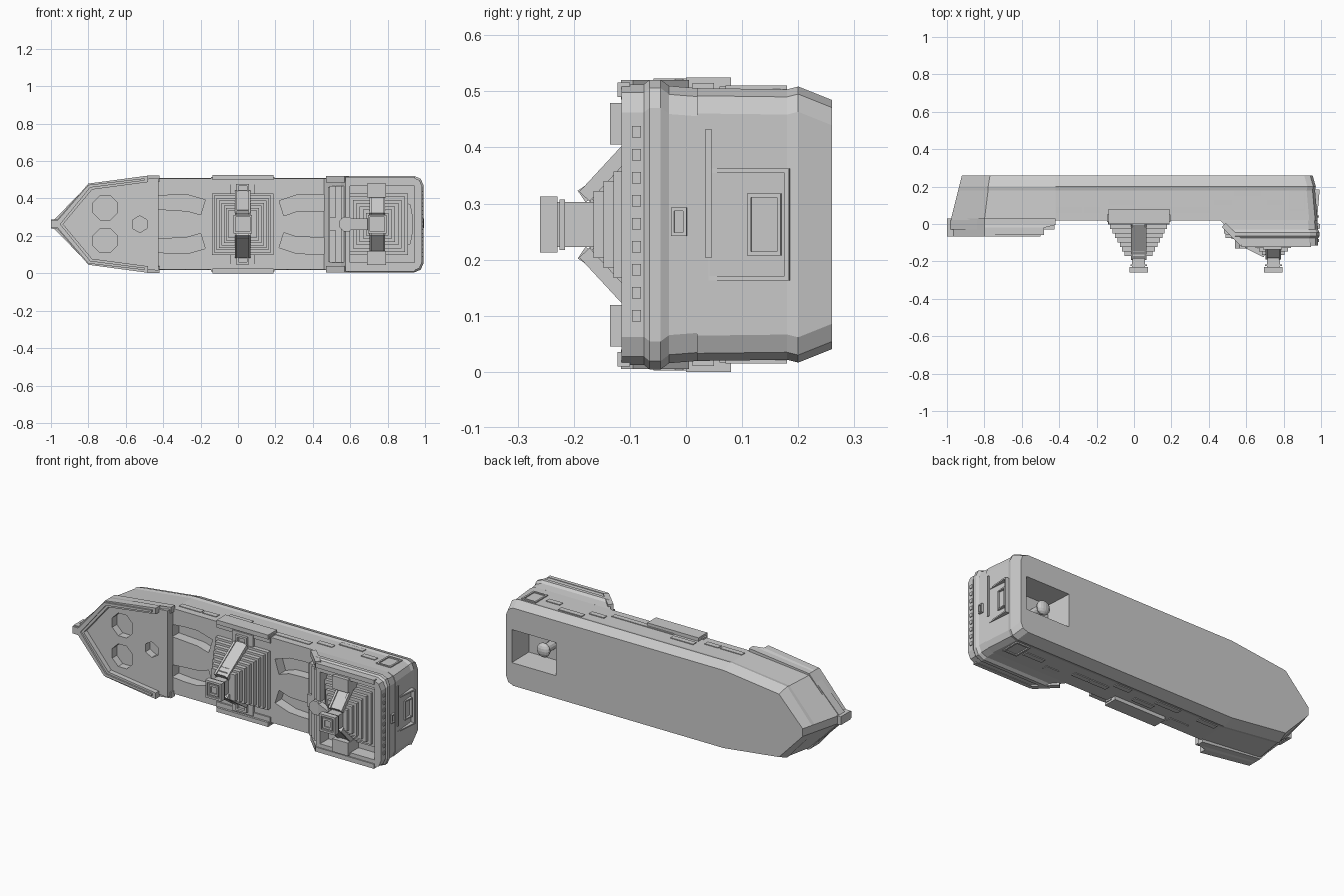
import bpy, bmesh, math, random
from mathutils import Vector

if "Cube" in bpy.data.objects:
    bpy.data.objects.remove(bpy.data.objects["Cube"])

random.seed(4)
C = 0.2625  # centre line height (ship lies on its side, deck towards -y)


def make(name, bm):
    bmesh.ops.recalc_face_normals(bm, faces=bm.faces)
    me = bpy.data.meshes.new(name)
    bm.to_mesh(me)
    bm.free()
    ob = bpy.data.objects.new(name, me)
    bpy.context.collection.objects.link(ob)
    return ob


def loft(name, rings, cyclic=False):
    """rings: list of (y, [(x, z), ...]) joined in order"""
    bm = bmesh.new()
    vs = [[bm.verts.new((x, y, z)) for x, z in pts] for y, pts in rings]
    n = len(vs[0])
    for a, b in zip(vs, vs[1:] + ([vs[0]] if cyclic else [])):
        for i in range(n):
            j = (i + 1) % n
            bm.faces.new((a[i], a[j], b[j], b[i]))
    if not cyclic:
        bm.faces.new(vs[0])
        bm.faces.new(vs[-1])
    return make(name, bm)


def prism(name, pts, y0, y1):
    return loft(name, [(y0, pts), (y1, pts)])


def rect(x0, x1, z0, z1):
    return [(x0, z0), (x1, z0), (x1, z1), (x0, z1)]


def box(name, x0, x1, y0, y1, z0, z1):
    return prism(name, rect(x0, x1, z0, z1), y0, y1)


def ngon(cx, cz, r, n):
    return [(cx + r * math.cos((i + .5) * math.tau / n), cz + r * math.sin((i + .5) * math.tau / n)) for i in range(n)]


def frame(name, cx, cz, hx, hz, t, y0, y1):
    o = rect(cx - hx, cx + hx, cz - hz, cz + hz)
    i = rect(cx - hx + t, cx + hx - t, cz - hz + t, cz + hz - t)
    return loft(name, [(y0, o), (y1, o), (y1, i), (y0, i)], True)


def beam(name, p, q, w, t):
    p, q = Vector(p), Vector(q)
    ob = box(name, -w / 2, w / 2, -t / 2, t / 2, -(q - p).length / 2, (q - p).length / 2)
    ob.location = (p + q) / 2
    d = q - p
    # keep ramp width level with the deck
    side = Vector((1, 0, 0)) if abs(d.z) > abs(d.x) else Vector((0, 0, 1))
    zc = d.normalized()
    yc = zc.cross(side)
    m = ob.matrix_world.to_3x3()
    m.col[0], m.col[1], m.col[2] = side, yc, zc
    ob.rotation_euler = m.to_euler()
    return ob


def cut(ob, cutters):
    for c in cutters:
        c.hide_render = True
        mod = ob.modifiers.new("cut", 'BOOLEAN')
        mod.operation, mod.solver, mod.object = 'DIFFERENCE', 'EXACT', c
        bpy.context.view_layer.objects.active = ob
        bpy.ops.object.modifier_apply(modifier=mod.name)
        bpy.data.objects.remove(c)


def mirrored(half):
    return [(x, C + z) for x, z in half] + [(x, C - z) for x, z in reversed(half)]


def hull_ring(tip, sh, hs, hw, xe, r=.045):
    return mirrored([(tip, .022), (sh, hs), (-.42, hw), (xe - r, hw), (xe - .3 * r, hw - .3 * r), (xe, hw - r)])


# hull body
hull = loft("hull", [
    (.26, hull_ring(-.92, -.77, .18, .222, .955)),
    (.20, hull_ring(-.935, -.78, .203, .246, .972)),
    (.18, hull_ring(-.94, -.78, .2, .241, .968)),
    (.02, hull_ring(-.98, -.8, .208, .243, .982))])
slot_l = [(-.43, .08), (-.35, .075), (-.27, .07), (-.2, .05), (-.175, .13), (-.27, .157), (-.35, .157), (-.43, .15)]
slot_r = [(.48, .07), (.39, .07), (.31, .067), (.245, .045), (.22, .125), (.31, .155), (.39, .16), (.48, .16)]
cutters = []
for s in (1, -1):
    for sl in (slot_l, slot_r):
        cutters.append(prism("slot_cutter", [(x, C + s * z) for x, z in sl], -.02, .08))
cutters.append(loft("keel_pocket_cutter", [(.27, rect(.64, .92, .17, .36)), (.12, rect(.66, .91, .18, .35))]))
cut(hull, cutters)

# knob inside the keel pocket
prism("pocket_post", ngon(.76, C, .025, 12), .11, .2)
bm = bmesh.new()
bmesh.ops.create_uvsphere(bm, u_segments=16, v_segments=8, radius=.04)
knob = make("pocket_knob", bm)
knob.location = (.76, .2, C)
knob.scale.y = .6

# bow deck with round openings
bow_half = [(-.985, .022), (-.8, .212), (-.425, .248)]
bow = prism("bow_deck", mirrored(bow_half), -.03, .021)
holes = [(-.71, C + .088, .07, 8), (-.71, C - .088, .07, 8), (-.525, C, .045, 6)]
cut(bow, [prism("hole_cutter", ngon(*h), -.1, .012) for h in holes])

# bow bulwark and stem block
for s in (1, -1):
    low = [(-1, 0), (-1, .024), (-.965, .026), (-.8, .217), (-.42, .26), (-.42, .225), (-.78, .185), (-.935, 0)]
    up = [(x - (.06 if x == -.42 else 0), z) for x, z in low]
    side = [[(x, C + s * z) for x, z in p] for p in (low, up)]
    loft("bow_bulwark", [(.03, side[0]), (-.005, side[0]), (-.02, side[1]), (-.058, side[1])])
    cap = [(-1, 0), (-1, .02), (-.965, .02), (-.8, .21), (-.5, .245), (-.5, .233), (-.79, .196), (-.95, 0)]
    prism("bow_rail_cap", [(x, C + s * z) for x, z in cap], -.05, -.067)


# stern castle
def stern_ring(x0, xe, hw, r=.05):
    return mirrored([(x0, hw), (xe - r, hw), (xe - .3 * r, hw - .3 * r), (xe, hw - r)])


stern = loft("stern_castle", [
    (.021, stern_ring(.46, .98, .243)), (-.03, stern_ring(.505, .984, .247)),
    (-.045, stern_ring(.52, .992, .258)), (-.065, stern_ring(.54, .992, .258)),
    (-.075, stern_ring(.55, .985, .25)), (-.115, stern_ring(.575, .985, .25))])
cut(stern, [box("well_cutter", .6, .945, -.2, -.04, C - .205, C + .205),
            prism("hatch_cutter", mirrored([(.865, .115), (.92, .105), (.93, .05)]), -.1, .01)])
box("stern_front_sill", .48, .6, -.05, .02, C - .2, C + .2)
for i in range(3):
    box("stern_front_step", .49 + .03 * i, .6, -.06 - .02 * i, 0, C - .205, C + .205)
for s in (1, -1):
    z = C + s * .24
    beam("stern_side_rail", (.48, -.005, z), (.58, -.105, z), .035, .03)
    box("stern_top_rail", .575, .945, -.122, -.1, z - .013, z + .013)
    z = C + s * .18
    box("stern_ramp_landing", .69, .79, -.135, -.04, z - .037, z + .037)
    # waist bulwarks beside the middle tower
    z = C + s * .25
    box("waist_rail", -.135, .19, .0, .08, z - .0125, z + .0125)
    z = C + s * .232
    box("waist_channel", -.145, .195, .012, .05, z - .02, z + .02)
    z = C + s * .19
    frame("waist_hatch", .025, z, .035, .025, .012, -.01, .03)
    box("waist_ladder_base", -.04, .09, .005, .03, z - .04, z + .04)


# stepped towers with ramps, mast and top
def tower(cx, base, top, h0, h1, n):
    for i in range(n):
        h = h0 + (h1 - h0) * i / (n - 1)
        y = base + (top - base) * (i + 1) / n
        box("tower_step", cx - h, cx + h, y, base + .01, C - h, C + h)
    box("mast", cx - .035, cx + .035, -.235, top + .02, C - .04, C + .04)
    for y, h in ((-.225, .045), (-.238, .05), (-.251, .045)):
        box("mast_band", cx - h, cx + h, y, y + .009, C - h, C + h)
    frame("mast_top_outer", cx, C, .05, .05, .012, -.26, -.235)
    frame("mast_top_inner", cx, C, .03, .03, .012, -.257, -.225)
    for s in (1, -1):
        beam("tower_ramp", (cx, base - .02, C + s * (h0 + .005)), (cx, top - .008, C + s * .05), .075, .025)
        for e in (1, -1):
            beam("ramp_string", (cx + e * .036, base - .03, C + s * (h0 + .005)),
                 (cx + e * .036, top - .016, C + s * .05), .012, .025)


tower(.025, .02, -.17, .165, .075, 8)
tower(.745, -.04, -.165, .165, .06, 7)

# forward ramp and drum of the stern tower
beam("forward_ramp", (.57, -.1, C), (.7, -.165, C), .06, .03)
prism("forward_drum", ngon(.58, C, .042, 8), -.13, -.04)
box("forward_sill", .49, .56, -.075, .0, C - .035, C + .035)


# stern windows (thin frames turned onto the end face)
def end_frame(name, cy, cz, hy, hz, t):
    ob = frame(name, 0, 0, hy, hz, t, -.012, .012)
    ob.rotation_euler = (0, 0, math.radians(85))
    ob.location = (.982 - .07 * max(cy, 0), cy, cz)


end_frame("stern_window", .11, C, .075, .1, .008)
end_frame("stern_window_inner", .14, C, .03, .055, .007)
end_frame("stern_port", -.012, C + .005, .014, .025, .006)
box("stern_post", .965, .988, .035, .045, C - .06, C + .17)
for i in range(9):
    z = .1 + i * .041
    beam("stern_stud", (.984, -.088, z - .01), (.984, -.088, z + .01), .012, .016)

# hull side details: windows and strakes
for s in (1, -1):
    w = loft("side_window", [(-.006, rect(-.045, .045, -.055, .055)), (.006, rect(-.045, .045, -.055, .055)),
                             (.006, rect(-.035, .035, -.045, .045)), (-.006, rect(-.035, .035, -.045, .045))], True)
    w.rotation_euler = (math.pi / 2, 0, 0)
    w.location = (.87, .125, C + s * .242)
    for i in range(9):
        x = -.4 + i * .135 + random.uniform(-.03, .03)
        y = random.choice((.06, .1, .15))
        z = C + s * .241
        box("side_plank", x, x + random.uniform(.08, .16), y, y + .03, z - .005, z + .005)
